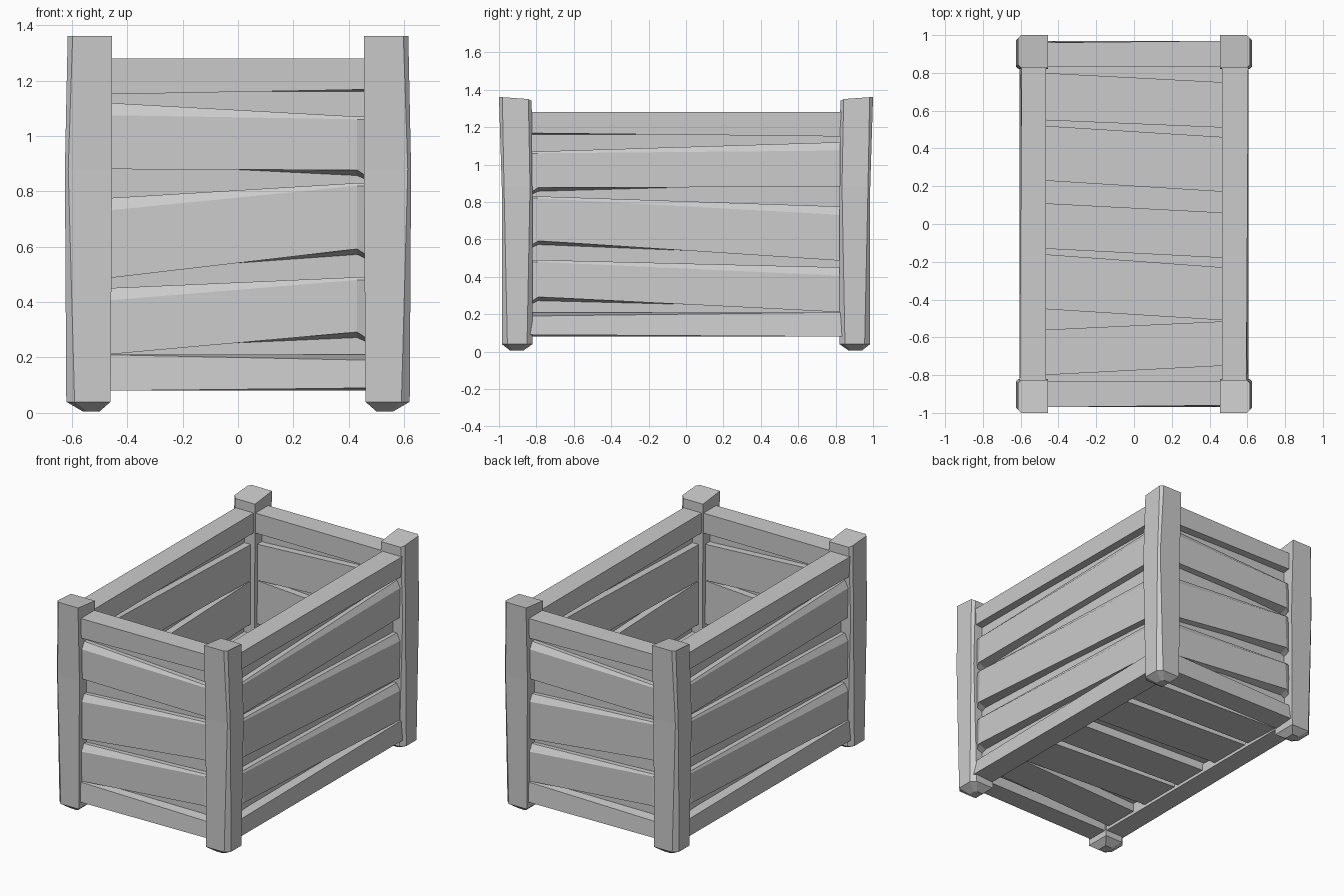
import bpy, bmesh
from mathutils import Vector

if "Cube" in bpy.data.objects:
    bpy.data.objects.remove(bpy.data.objects["Cube"])


def loft(name, sections):
    """Solid through a list of equal-sized rings, capped at both ends."""
    bm = bmesh.new()
    rings = [[bm.verts.new(p) for p in s] for s in sections]
    n = len(rings[0])
    for a, b in zip(rings, rings[1:]):
        for i in range(n):
            j = (i + 1) % n
            bm.faces.new((a[i], a[j], b[j], b[i]))
    bm.faces.new(rings[0])
    bm.faces.new(rings[-1])
    bmesh.ops.recalc_face_normals(bm, faces=bm.faces[:])
    me = bpy.data.meshes.new(name)
    bm.to_mesh(me)
    bm.free()
    ob = bpy.data.objects.new(name, me)
    bpy.context.collection.objects.link(ob)
    return ob


# Corner posts: (z, inner x, outer x, inner y, outer y, chamfer, top slope)
POST = [(0.005, 0.50, 0.56, 0.87, 0.94, 0.015, 0.0),
        (0.04, 0.46, 0.62, 0.82, 0.985, 0.03, 0.0),
        (0.88, 0.455, 0.625, 0.822, 0.985, 0.012, 0.0),
        (1.34, 0.455, 0.615, 0.825, 1.0, 0.018, 0.02)]


def post(name, sx, sy):
    rings = []
    for z, x0, x1, y0, y1, c, s in POST:
        pts = [(x0, y0, z), (x1 - c, y0, z), (x1, y0 + c, z + s / 2),
               (x1, y1 - c, z + s), (x1 - c, y1, z + s), (x0, y1, z + s)]
        rings.append([(sx * x, sy * y, zz) for x, y, zz in pts])
    loft(name, rings)


for sx, side in ((-1, "left"), (1, "right")):
    for sy, end in ((-1, "front"), (1, "back")):
        post(f"{end}_{side}_post", sx, sy)

# Wall planks: bottom and top height at each end
PLANKS = [((0.21, 0.45), (0.25, 0.49)),
          ((0.485, 0.775), (0.55, 0.83)),
          ((0.88, 1.12), (0.835, 1.07))]


def wall(name, along, out, half, dist):
    """One wall; 'along' is its length direction, 'out' faces outwards."""
    u, w = Vector(along), Vector(out)

    def ring(s, pts):
        return [u * s + w * (dist - d) + Vector((0, 0, z)) for d, z in pts]

    # Top and bottom rails
    loft(name + "_top_rail", [
        ring(-half, [(0.004, 1.15), (0, 1.28), (0.14, 1.28), (0.14, 1.15)]),
        ring(half, [(0.012, 1.168), (0.01, 1.28), (0.14, 1.28), (0.14, 1.15)])])
    loft(name + "_bottom_rail", [
        ring(-half, [(0, 0.08), (0.005, 0.21), (0.14, 0.21), (0.14, 0.08)]),
        ring(half, [(0, 0.09), (0.015, 0.19), (0.05, 0.21), (0.14, 0.08)])])
    # Tapered planks, chamfered on top at one end and below at the other
    for i, ((b0, t0), (b1, t1)) in enumerate(PLANKS):
        loft(f"{name}_plank_{i + 1}", [
            ring(-half, [(0.015, b0), (0.01, t0 - 0.045), (0.035, t0),
                         (0.12, t0), (0.12, b0)]),
            ring(half - 0.05, [(0.005, b1 + 0.042), (0.015, t1 - 0.01), (0.025, t1),
                               (0.12, t1), (0.12, b1)]),
            ring(half, [(0.03, b1 + 0.01), (0.025, t1 - 0.01), (0.03, t1),
                        (0.12, t1), (0.12, b1)])])
    # Thin backing seen in the gaps between planks
    loft(name + "_backing", [
        ring(s, [(0.06, 0.15), (0.06, 1.2), (0.075, 1.2), (0.075, 0.15)])
        for s in (-half, half)])


wall("front", (1, 0, 0), (0, -1, 0), 0.48, 0.97)
wall("back", (-1, 0, 0), (0, 1, 0), 0.48, 0.97)
wall("right", (0, -1, 0), (1, 0, 0), 0.84, 0.605)
wall("left", (0, 1, 0), (-1, 0, 0), 0.84, 0.605)

# Floor planks: y range at the left end and at the right end
FLOOR = [((0.55, 0.80), (0.51, 0.75)),
         ((0.23, 0.52), (0.17, 0.46)),
         ((-0.13, 0.11), (-0.18, 0.06)),
         ((-0.45, -0.16), (-0.51, -0.23)),
         ((-0.80, -0.56), (-0.75, -0.515))]
for i, ends in enumerate(FLOOR):
    loft(f"floor_plank_{i + 1}", [
        [(x, a, 0.10), (x, b, 0.10), (x, b, 0.19), (x, a, 0.19)]
        for x, (a, b) in zip((-0.48, 0.48), ends)])
loft("floor_backing", [
    [(x, -0.84, 0.155), (x, 0.84, 0.155), (x, 0.84, 0.17), (x, -0.84, 0.17)]
    for x in (-0.48, 0.48)])
